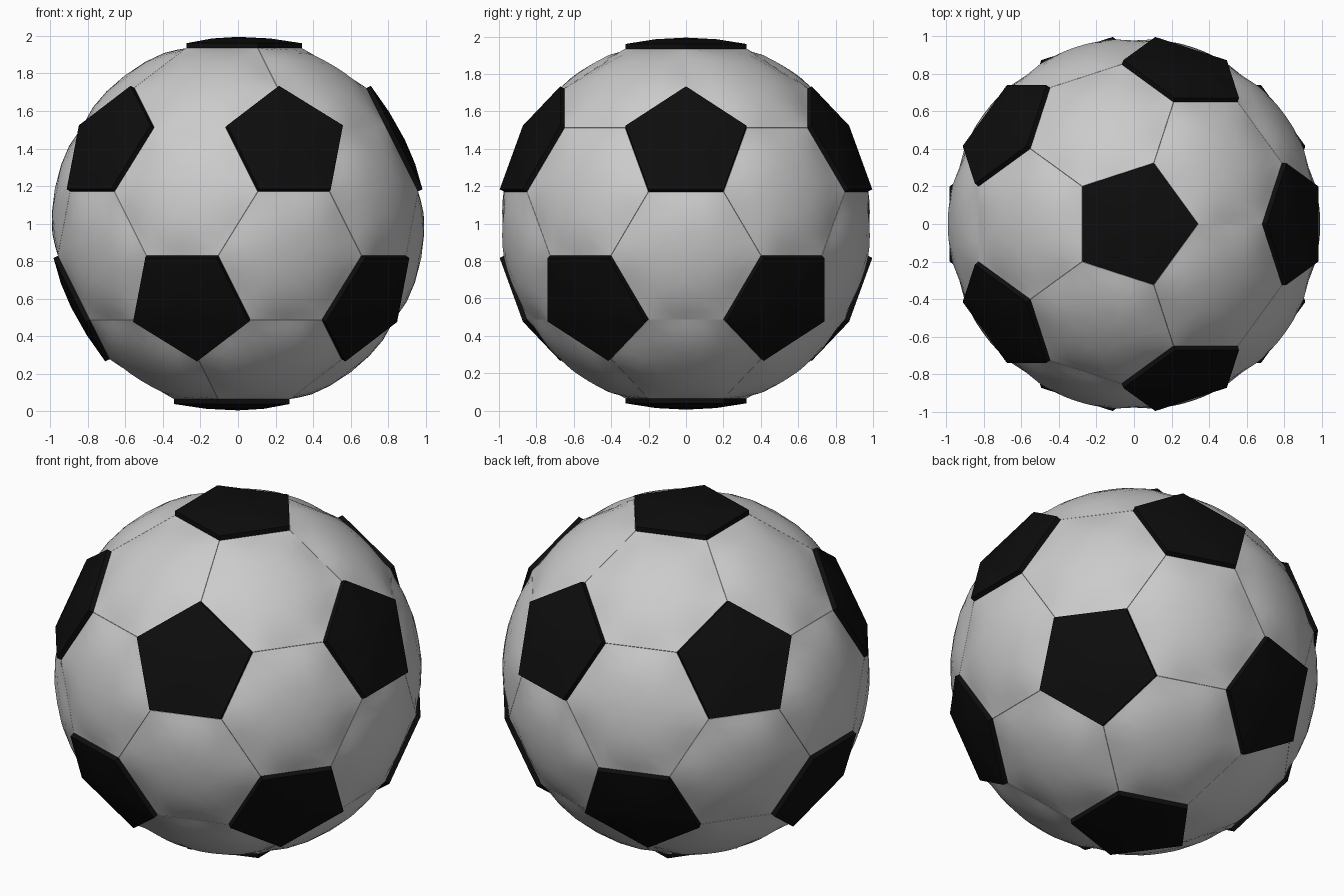
import bpy, bmesh
from math import sin, cos, pi, sqrt, atan2
from mathutils import Vector
from itertools import combinations

if "Cube" in bpy.data.objects:
    bpy.data.objects.remove(bpy.data.objects["Cube"])

R = 0.995          # radius through the seam corners
DOME = 0.993       # radius the white panels swell to
SEGS = 4           # divisions along each panel side

# Icosahedron with a point straight up and its upper ring turned to +x
ico = [Vector((0, 0, 1)), Vector((0, 0, -1))]
for k in range(5):
    for sign, off in ((1, 0), (-1, pi / 5)):
        a = 2 * pi * k / 5 + off
        ico.append(Vector((2 * cos(a), 2 * sin(a), sign)) / sqrt(5))


def near(a, b):
    return 0.1 < (a - b).length < 1.2


def cut(a, b):
    """Corner of the panels, a third of the way from a to b."""
    return ((2 * a + b) / 3).normalized() * R


def ordered(points):
    """Sort panel corners anticlockwise seen from outside."""
    n = sum(points, Vector()).normalized()
    u = (points[0] - n * points[0].dot(n)).normalized()
    w = n.cross(u)
    return sorted(points, key=lambda p: atan2(p.dot(w), p.dot(u)))


def add_panel(bm, corners, rings, place, depth):
    """Concentric rings from the centre to the border, then a short side wall."""
    c = sum(corners, Vector()) / len(corners)
    n = c.normalized()
    border = []
    for i, p in enumerate(corners):
        q = corners[(i + 1) % len(corners)]
        border += [p.lerp(q, j / SEGS) for j in range(SEGS)]
    centre = bm.verts.new(place(c, 0, n))
    loops = [[bm.verts.new(place(c.lerp(b, t * 0.997), t, n)) for b in border] for t in rings]
    loops.append([bm.verts.new(v.co - n * depth) for v in loops[-1]])
    m = len(border)
    for i in range(m):
        k = (i + 1) % m
        bm.faces.new((centre, loops[0][i], loops[0][k]))
        for a, b in zip(loops, loops[1:]):
            bm.faces.new((a[i], b[i], b[k], a[k]))


def finish(bm, name, mat=None):
    me = bpy.data.meshes.new(name)
    bm.to_mesh(me)
    bm.free()
    ob = bpy.data.objects.new(name, me)
    ob.location.z = 1
    bpy.context.collection.objects.link(ob)
    if mat:
        me.materials.append(mat)
    bpy.ops.object.select_all(action='DESELECT')
    ob.select_set(True)
    bpy.context.view_layer.objects.active = ob
    bpy.ops.object.shade_smooth_by_angle(angle=0.6)


def white_shape(p, t, n):
    return p.lerp(p.normalized() * DOME, 1 - t ** 7)


def black_shape(p, t, n):
    return p + n * (0.026 + 0.034 * (1 - t ** 2))


# Twenty pillowed white hexagon panels
bm = bmesh.new()
for a, b, c in combinations(ico, 3):
    if near(a, b) and near(b, c) and near(a, c):
        pts = [cut(x, y) for x in (a, b, c) for y in (a, b, c) if x is not y]
        add_panel(bm, ordered(pts), (0.35, 0.65, 0.86, 1), white_shape, 0.02)
finish(bm, "white_panels")

# Twelve slightly raised black pentagon panels
black = bpy.data.materials.new("black")
black.diffuse_color = (0.004, 0.004, 0.004, 1)
black.use_nodes = True
black.node_tree.nodes["Principled BSDF"].inputs["Base Color"].default_value = black.diffuse_color
bm = bmesh.new()
for a in ico:
    pts = [cut(a, b) for b in ico if near(a, b)]
    add_panel(bm, ordered(pts), (0.5, 1), black_shape, 0.04)
finish(bm, "black_panels", black)
